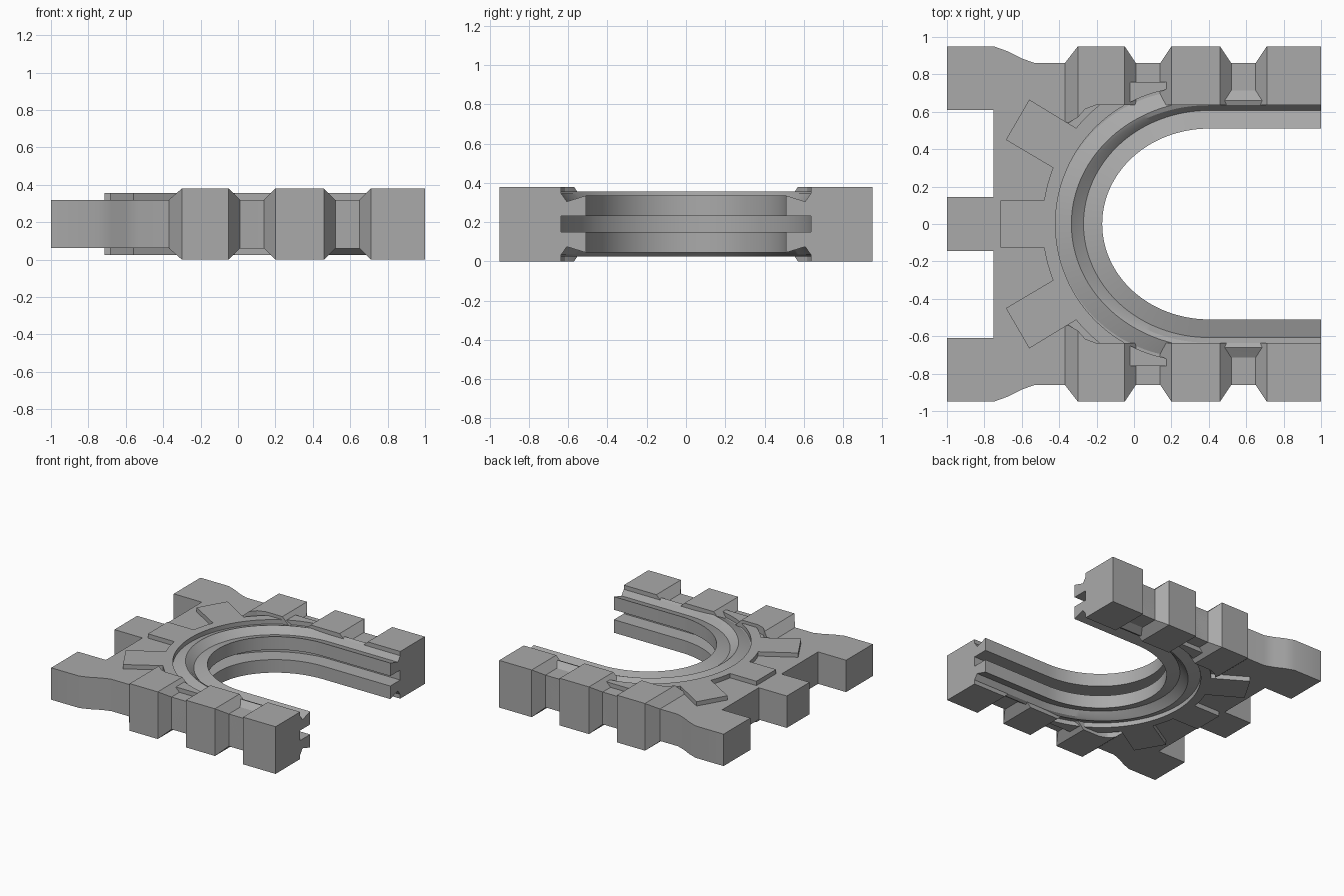
import bpy, bmesh, math

cube = bpy.data.objects.get("Cube")
if cube:
    bpy.data.objects.remove(cube, do_unlink=True)

MID = 0.19  # height of the plane of symmetry
grey = bpy.data.materials.new("plain grey")
grey.use_nodes = True
colour = (0.4, 0.4, 0.4, 1)
grey.diffuse_color = colour
grey.node_tree.nodes["Principled BSDF"].inputs["Base Color"].default_value = colour


def loft(name, rings, mirror=(False, False, False)):
    """Closed solid through rings of equal length, mirrored about its origin."""
    bm = bmesh.new()
    loops = [[bm.verts.new(p) for p in ring] for ring in rings]
    n = len(loops[0])
    for a, b in zip(loops, loops[1:]):
        for i in range(n):
            j = (i + 1) % n
            bm.faces.new((a[i], a[j], b[j], b[i]))
    bm.faces.new(loops[0])
    bm.faces.new(loops[-1])
    bmesh.ops.recalc_face_normals(bm, faces=bm.faces)
    mesh = bpy.data.meshes.new(name)
    bm.to_mesh(mesh)
    bm.free()
    mesh.materials.append(grey)
    obj = bpy.data.objects.new(name, mesh)
    bpy.context.collection.objects.link(obj)
    obj.location.z = MID
    bpy.ops.object.select_all(action='DESELECT')
    obj.select_set(True)
    bpy.context.view_layer.objects.active = obj
    bpy.ops.object.shade_smooth_by_angle(angle=math.radians(25))
    if any(mirror):
        mod = obj.modifiers.new("Mirror", 'MIRROR')
        mod.use_axis = mirror
        mod.use_mirror_merge = False
    return obj


def prism(name, outline, low, high, mirror=(False, False, False)):
    return loft(name, [[(x, y, z) for x, y in outline] for z in (low, high)], mirror)


def arc(cx, a, b, start, end, steps):
    return [(cx + a * math.cos(math.radians(t)), b * math.sin(math.radians(t)))
            for t in (start + (end - start) * i / steps for i in range(steps + 1))]


STEPS = 64


def u_path(cx, a, b):
    """Horseshoe path open towards +x."""
    return [(1, b)] + arc(cx, a, b, 90, 270, STEPS) + [(1, -b)]


# Base slab with three prongs and a horseshoe opening
half = [(1, 0.86), (-0.53, 0.86), (-0.60, 0.885), (-0.68, 0.925), (-0.75, 0.95),
        (-1, 0.95), (-1, 0.61), (-0.75, 0.61), (-0.75, 0.145), (-1, 0.145)]
outer = half + [(x, -y) for x, y in reversed(half)]
prism("base_slab", outer + u_path(0.4, 0.725, 0.64)[::-1], -0.127, 0.13)

# Ribbed side arms: x, inner y, outer y, half height
wide, thin = (0.95, 0.19), (0.86, 0.13)
stations = [(-0.37, 0.53, thin), (-0.30, 0.57, wide), (-0.26, 0.615, wide),
            (-0.20, 0.637, wide), (-0.05, 0.637, wide), (0.01, 0.637, thin),
            (0.14, 0.637, thin), (0.20, 0.637, wide), (0.46, 0.637, wide),
            (0.52, 0.637, thin), (0.65, 0.637, thin), (0.71, 0.637, wide),
            (1, 0.637, wide)]
loft("ribbed_arm", [[(x, yi, -h), (x, yo, -h), (x, yo, h), (x, yi, h)]
                    for x, yi, (yo, h) in stations], (False, True, False))
arm = bpy.context.object
arm.modifiers["Mirror"].use_axis[0] = False

# Grooved horseshoe rail: centre x, x radius, y radius, height
profile = [(0.4, 0.57, 0.51, 0.04), (0.4, 0.57, 0.51, 0.145),
           (0.4, 0.67, 0.607, 0.115), (0.4, 0.725, 0.635, 0.155),
           (0.4, 0.735, 0.66, 0.165), (0.31, 0.73, 0.715, 0.13),
           (0.31, 0.73, 0.715, 0.04)]
paths = [[(x, y, z) for x, y in u_path(cx, a, b)] for cx, a, b, z in profile]
loft("grooved_rail", list(zip(*paths)), (False, False, True))

# Raised ring plate around the rail
ring = arc(0.31, 0.73, 0.73, 120, 240, 48) + arc(0.31, 0.80, 0.81, 240, 120, 48)
prism("ring_plate", ring, 0.10, 0.165, (False, False, True))

# Raised teeth on the ring
prism("middle_tooth", [(-0.715, -0.125), (-0.45, -0.125), (-0.45, 0.125),
                       (-0.715, 0.125)], 0.10, 0.165, (False, False, True))
prism("diagonal_tooth", [(-0.685, 0.45), (-0.56, 0.665), (-0.30, 0.507),
                         (-0.41, 0.287)], 0.10, 0.165, (False, True, True))
prism("side_tooth", [(-0.02, 0.76), (0.18, 0.76), (0.18, 0.725)]
      + arc(0.31, 0.73, 0.73, 102, 117, 6), 0.10, 0.165, (False, True, True))
